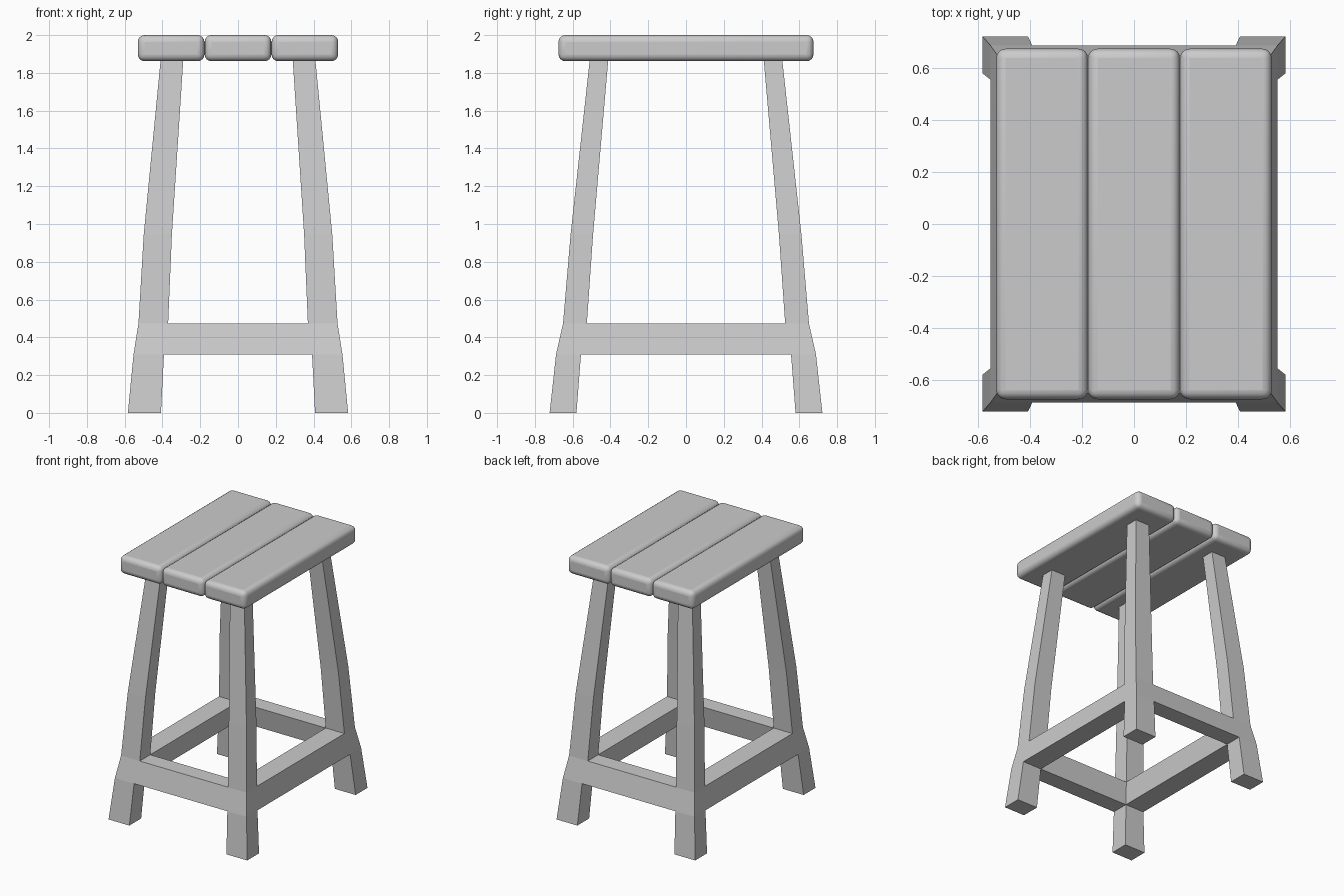
import bpy, bmesh, math

if "Cube" in bpy.data.objects:
    bpy.data.objects.remove(bpy.data.objects["Cube"])

# Seat: three rounded planks
for name, x in (("seat_plank_left", -0.354), ("seat_plank_middle", 0), ("seat_plank_right", 0.354)):
    bpy.ops.mesh.primitive_cube_add(size=1, location=(x, 0, 1.931))
    plank = bpy.context.object
    plank.name = name
    plank.scale = (0.353, 1.35, 0.138)
    bpy.ops.object.transform_apply(location=False, rotation=False, scale=True)
    bev = plank.modifiers.new("rounded_edges", 'BEVEL')
    bev.width = 0.036
    bev.segments = 4
    bpy.ops.object.shade_smooth_by_angle(angle=math.radians(40))

# Leg cross-sections: z, outer x, inner x, outer y, inner y
LEVELS = [
    (0.005, 0.583, 0.408, 0.722, 0.580),
    (0.315, 0.553, 0.392, 0.688, 0.556),
    (0.478, 0.527, 0.370, 0.651, 0.525),
    (0.950, 0.499, 0.350, 0.611, 0.492),
    (1.870, 0.410, 0.290, 0.510, 0.412),
]
RAIL = 1  # leg segment from which the rails branch
bm = bmesh.new()
cache = {}


def v(sx, sy, k, ix, iy):
    """Leg corner vertex; ix / iy are 0 for the outer side, 1 for the inner."""
    key = (sx, sy, k, ix, iy)
    if key not in cache:
        lv = LEVELS[k]
        cache[key] = bm.verts.new((sx * lv[1 + ix], sy * lv[3 + iy], max(0, lv[0] - 0.005)))
    return cache[key]


# Splayed legs, left open where rails join
for sx in (-1, 1):
    for sy in (-1, 1):
        for k in range(len(LEVELS) - 1):
            for i in (0, 1):
                if k == RAIL and i == 1:
                    continue
                bm.faces.new([v(sx, sy, k, i, 0), v(sx, sy, k, i, 1),
                              v(sx, sy, k + 1, i, 1), v(sx, sy, k + 1, i, 0)])
                bm.faces.new([v(sx, sy, k, 0, i), v(sx, sy, k, 1, i),
                              v(sx, sy, k + 1, 1, i), v(sx, sy, k + 1, 0, i)])
        for k in (0, len(LEVELS) - 1):
            bm.faces.new([v(sx, sy, k, a, b) for a, b in ((0, 0), (1, 0), (1, 1), (0, 1))])

# Rails bridging the inner faces of neighbouring legs
ring = [(RAIL, 0), (RAIL, 1), (RAIL + 1, 1), (RAIL + 1, 0)]
for s in (-1, 1):
    for (k0, i0), (k1, i1) in zip(ring, ring[1:] + ring[:1]):
        bm.faces.new([v(-1, s, k0, 1, i0), v(1, s, k0, 1, i0),
                      v(1, s, k1, 1, i1), v(-1, s, k1, 1, i1)])
        bm.faces.new([v(s, -1, k0, i0, 1), v(s, 1, k0, i0, 1),
                      v(s, 1, k1, i1, 1), v(s, -1, k1, i1, 1)])

bmesh.ops.recalc_face_normals(bm, faces=bm.faces)
mesh = bpy.data.meshes.new("legs_and_rails")
bm.to_mesh(mesh)
bm.free()
bpy.context.collection.objects.link(bpy.data.objects.new("legs_and_rails", mesh))
